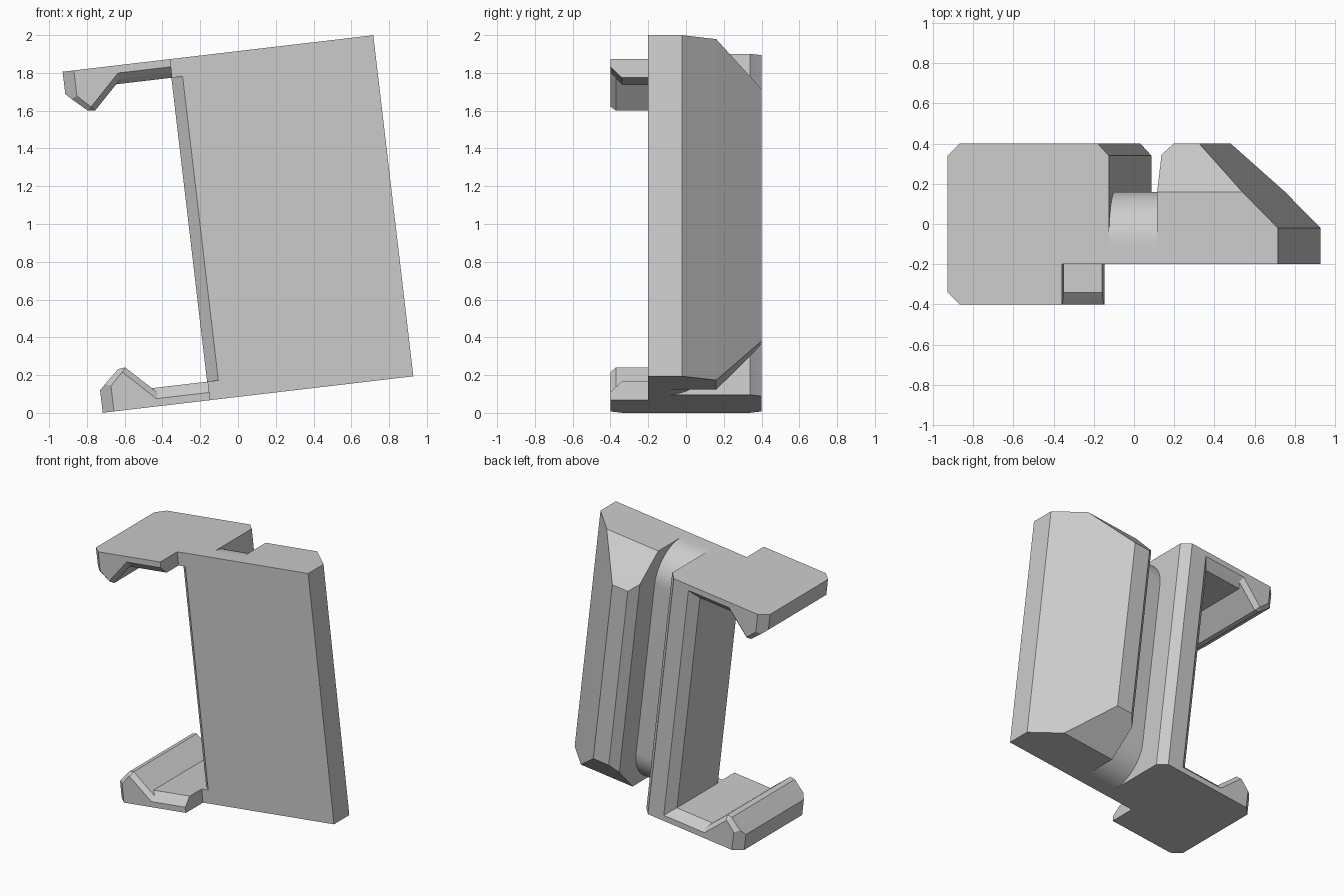
import bpy, bmesh, math

cube = bpy.data.objects.get("Cube")
if cube:
    bpy.data.objects.remove(cube, do_unlink=True)

TILT = math.radians(6.7)
TOP = 0.909          # half height of the clip
POST, GROOVE, BLOCK, SIDE = -0.26, -0.019, 0.223, 0.828

grey = bpy.data.materials.new("plain_grey")
grey.use_nodes = True
grey.diffuse_color = (0.6, 0.6, 0.6, 1)
grey.node_tree.nodes["Principled BSDF"].inputs["Base Color"].default_value = (0.6, 0.6, 0.6, 1)


def loft(name, sections):
    """Skin a list of (depth, outline) sections from front to back."""
    bm = bmesh.new()
    rings = [[bm.verts.new((u, y, w)) for u, w in pts] for y, pts in sections]
    for a, b in zip(rings, rings[1:]):
        n = len(a)
        for i in range(n):
            j = (i + 1) % n
            bm.faces.new((a[i], a[j], b[j], b[i]))
    bm.faces.new(rings[0])
    bm.faces.new(rings[-1])
    bmesh.ops.recalc_face_normals(bm, faces=bm.faces)
    mesh = bpy.data.meshes.new(name)
    bm.to_mesh(mesh)
    bm.free()
    mesh.materials.append(grey)
    obj = bpy.data.objects.new(name, mesh)
    bpy.context.collection.objects.link(obj)
    obj.location.z = 1
    obj.rotation_euler.y = -TILT
    return obj


def rect(u0, u1, h):
    return [(u0, -h), (u1, -h), (u1, h), (u0, h)]


def mirror(pts):
    return [(u, -w) for u, w in pts]


# Hooked jaw outline: full size, halfway through the edge chamfer, and outer face
FULL = [(-0.828, TOP), (-0.828, 0.79), (-0.72, 0.689), (-0.682, 0.684), (-0.554, 0.81)]
MID = [(-0.798, TOP), (-0.798, 0.76), (-0.72, 0.689), (-0.682, 0.684), (-0.526, 0.838)]
END = [(-0.768, TOP), (-0.768, 0.773), (-0.703, 0.709), (-0.699, 0.708), (-0.537, 0.868)]


# Front parts of the jaws, standing out ahead of the body
def jaw(outline, inner):
    return outline + [(-0.255, inner), (-0.255, TOP)]


front_jaw = [(-0.4, jaw(END, 0.868)), (-0.37, jaw(MID, 0.838)),
             (-0.34, jaw(FULL, 0.81)), (-0.2, jaw(FULL, 0.81))]
loft("upper_front_jaw", front_jaw)
loft("lower_front_jaw", [(y, mirror(p)) for y, p in front_jaw])


# C-shaped frame: both jaws joined by the post
def frame(outline, corner_u, corner_w, right):
    half = outline + [(corner_u, corner_w)]
    return half + mirror(half)[::-1] + [(right, -TOP), (right, TOP)]


loft("jaw_frame", [
    (-0.2, frame(FULL, POST + 0.06, 0.81, GROOVE)),
    (-0.14, frame(FULL, POST, 0.81, GROOVE)),
    (0.34, frame(FULL, POST, 0.81, GROOVE)),
    (0.37, frame(MID, POST + 0.03, 0.838, GROOVE - 0.028)),
    (0.4, frame(END, POST + 0.06, 0.868, GROOVE - 0.055)),
])

# Web behind the front face, its ends rounded to form the groove floor
R = 0.26
web = [(-0.2, rect(GROOVE, BLOCK, TOP))]
for i in range(17):
    t = math.pi / 2 * i / 16
    web.append((-0.1 + R * math.sin(t), rect(GROOVE, BLOCK, TOP - R + R * math.cos(t))))
groove_web = loft("groove_web", web)
bpy.ops.object.select_all(action='DESELECT')
groove_web.select_set(True)
bpy.context.view_layer.objects.active = groove_web
bpy.ops.object.shade_smooth_by_angle(angle=math.radians(30))

# Side block with sloping side and bevelled ends
loft("side_block", [
    (-0.2, rect(BLOCK, SIDE, TOP)),
    (-0.02, rect(BLOCK, SIDE, TOP)),
    (0.16, rect(BLOCK, 0.65, TOP)),
    (0.345, rect(BLOCK, 0.462, TOP - 0.183)),
    (0.4, rect(BLOCK + 0.055, 0.406, TOP - 0.238)),
])
